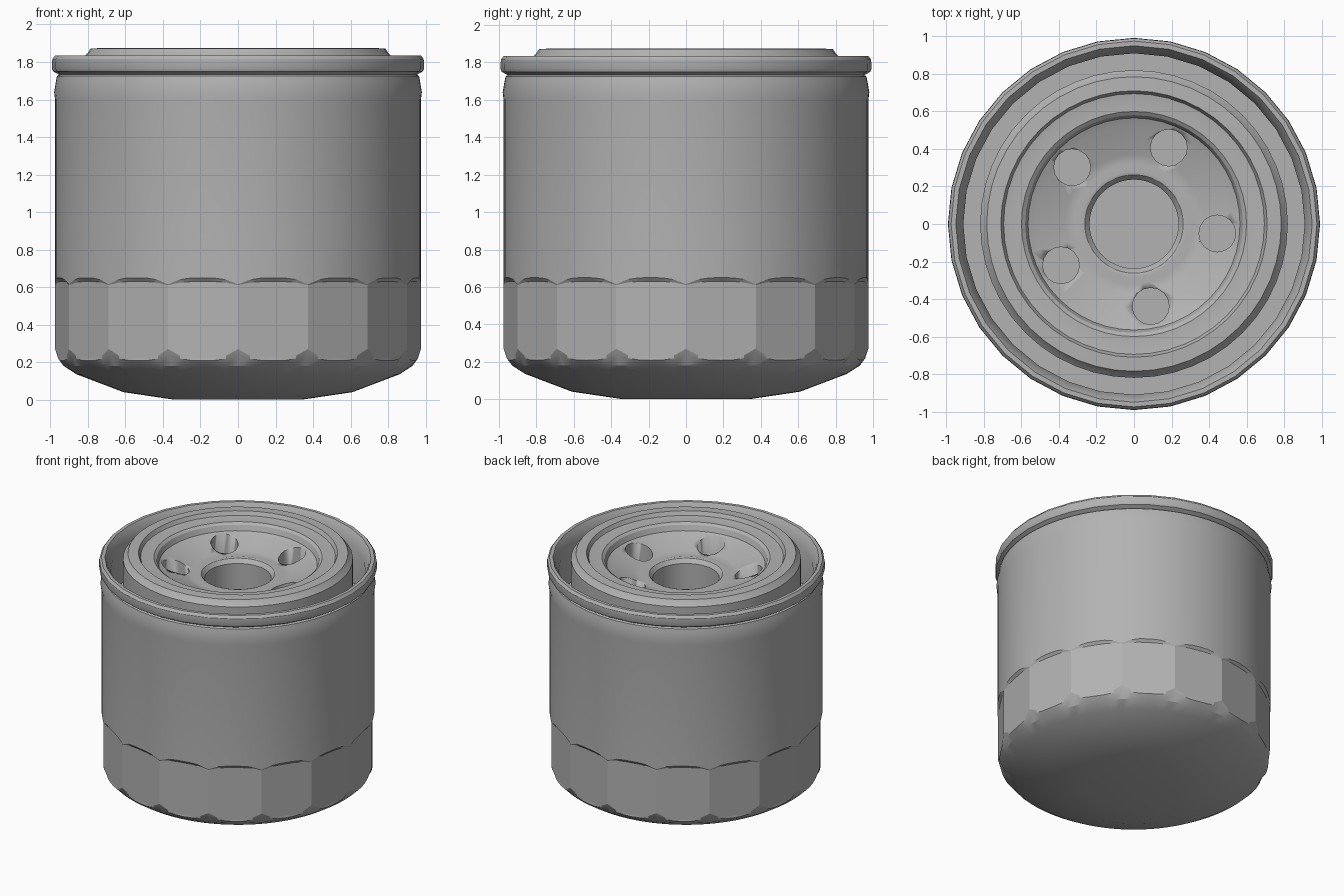
import bpy, bmesh, math
from mathutils import Matrix

if "Cube" in bpy.data.objects:
    bpy.data.objects.remove(bpy.data.objects["Cube"])

grey = bpy.data.materials.new("grey metal")
grey.diffuse_color = (0.45, 0.45, 0.45, 1)
grey.use_nodes = True
grey.node_tree.nodes["Principled BSDF"].inputs["Base Color"].default_value = grey.diffuse_color


def finish(bm, name, angle=30):
    bmesh.ops.remove_doubles(bm, verts=bm.verts, dist=1e-5)
    bmesh.ops.recalc_face_normals(bm, faces=bm.faces)
    me = bpy.data.meshes.new(name)
    bm.to_mesh(me)
    bm.free()
    me.materials.append(grey)
    ob = bpy.data.objects.new(name, me)
    bpy.context.collection.objects.link(ob)
    bpy.ops.object.select_all(action='DESELECT')
    ob.select_set(True)
    bpy.context.view_layer.objects.active = ob
    bpy.ops.object.shade_smooth_by_angle(angle=math.radians(angle))
    return ob


def lathe(name, profile, segs, closed=False, shape=None, angle=30):
    """Turn (radius, height) points about z; shape may adjust a point by angle."""
    bm = bmesh.new()
    rings = []
    for i, (r, z) in enumerate(profile):
        ring = []
        for k in range(segs):
            a = 2 * math.pi * k / segs
            rr, zz = shape(i, r, z, a) if shape else (r, z)
            ring.append(bm.verts.new((rr * math.cos(a), rr * math.sin(a), zz)))
        rings.append(ring)
    pairs = list(zip(rings, rings[1:]))
    if closed:
        pairs.append((rings[-1], rings[0]))
    else:
        bm.faces.new(rings[0])
        bm.faces.new(rings[-1])
    for p, q in pairs:
        for k in range(segs):
            n = (k + 1) % segs
            bm.faces.new((p[k], p[n], q[n], q[k]))
    return finish(bm, name, angle)


# Can with a domed base and sixteen wrench flats
R, FLATS = 0.975, 16
can_profile = [(0.34, 0.0), (0.61, 0.04), (0.86, 0.135), (0.93, 0.18),
               (0.96, 0.22), (R, 0.245), (R, 0.25), (R, 0.61), (R, 0.615),
               (R, 1.60), (0.98, 1.64), (0.97, 1.70), (0.965, 1.725),
               (0.95, 1.735), (0.93, 1.735), (0.93, 1.45)]


def wrench_flats(i, r, z, a):
    step = 2 * math.pi / FLATS
    off = (a % step) - step / 2
    flat = R * math.cos(step / 2) / math.cos(off)
    mid = 1 - (abs(off) / (step / 2)) ** 3      # 1 mid-flat, 0 at its corners
    if i == 4:
        return min(r, flat + 0.004), z + 0.035 * (1 - mid) - 0.012
    if i in (5, 6):
        return flat, z + 0.025 * (1 - mid) - 0.025 * mid
    if i == 7:
        return flat, z + 0.02 * mid
    if i == 8:
        return r, z + 0.035 * mid
    return r, z


lathe("can", can_profile, FLATS * 6, shape=wrench_flats, angle=20)

# Rolled seam around the top edge
lathe("seam_rim", [(0.95, 1.73), (0.985, 1.75), (0.992, 1.765), (0.99, 1.815),
                   (0.975, 1.835), (0.95, 1.835), (0.935, 1.81), (0.91, 1.74),
                   (0.91, 1.46), (0.94, 1.46)], 32, closed=True)

# Threaded end plate with raised gasket and dished centre
plate = lathe("end_plate", [
    (0.82, 1.42), (0.82, 1.83), (0.80, 1.85), (0.785, 1.872), (0.71, 1.875),
    (0.695, 1.845), (0.66, 1.84), (0.60, 1.84), (0.58, 1.825), (0.565, 1.785),
    (0.52, 1.765), (0.45, 1.745), (0.37, 1.715), (0.32, 1.705), (0.28, 1.715),
    (0.262, 1.71), (0.237, 1.68), (0.237, 1.42)], 48, closed=True)

# Five inlet holes through the dish
bm = bmesh.new()
for k in range(5):
    a = math.radians(-6.5 + 72 * k)
    place = Matrix.Translation((0.447 * math.cos(a), 0.447 * math.sin(a), 1.75))
    bmesh.ops.create_cone(bm, cap_ends=True, segments=16, radius1=0.098,
                          radius2=0.098, depth=0.5, matrix=place)
cutter = finish(bm, "inlet_hole_cutter")
cutter.hide_render = True
cutter.hide_viewport = True
cut = plate.modifiers.new("inlet holes", 'BOOLEAN')
cut.operation = 'DIFFERENCE'
cut.solver = 'EXACT'
cut.object = cutter
